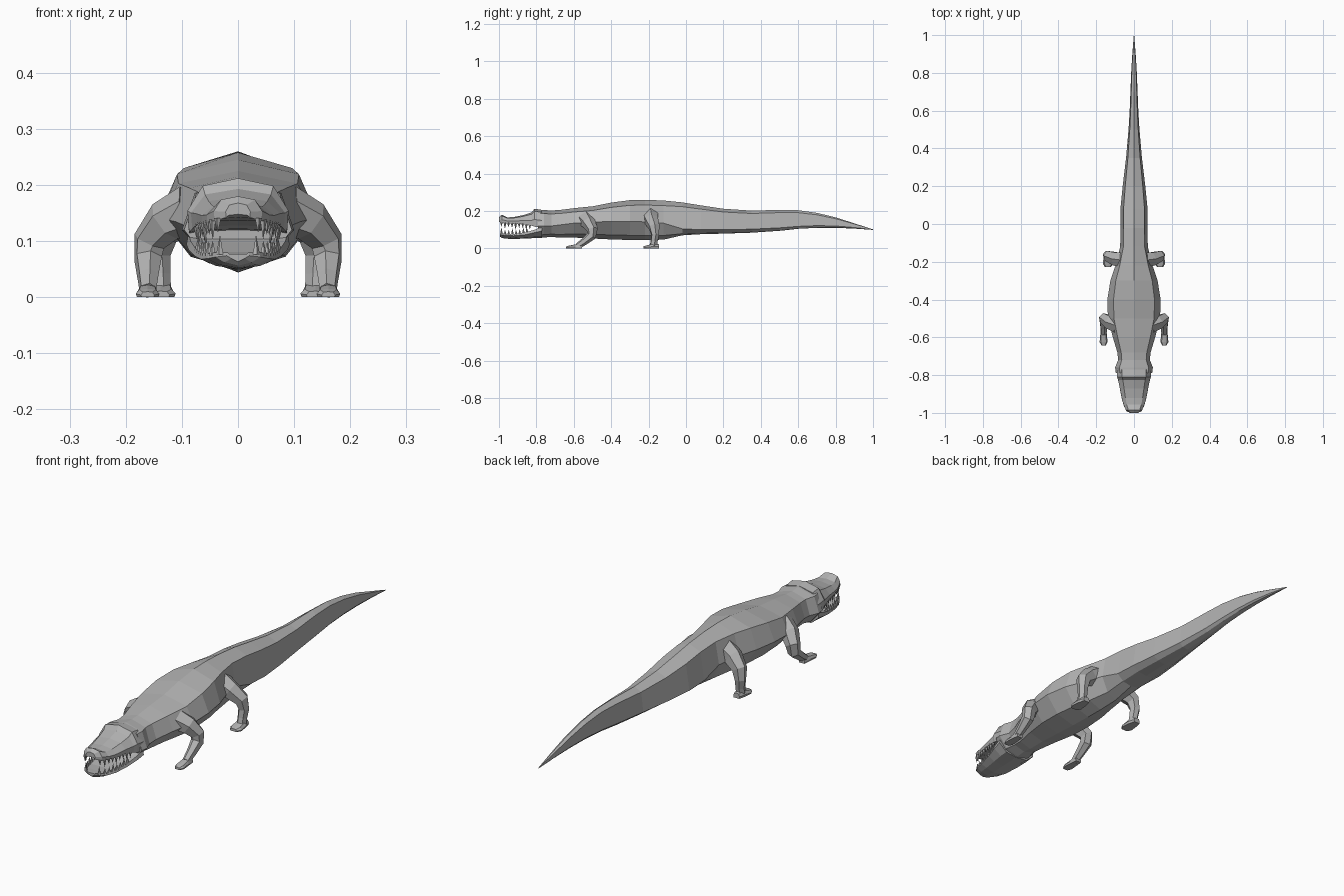
import bpy
import bmesh
import math
from mathutils import Vector

default_cube = bpy.data.objects.get("Cube")
if default_cube:
    bpy.data.objects.remove(default_cube, do_unlink=True)

# Single hide colour
hide_grey = bpy.data.materials.new("hide grey")
hide_grey.use_nodes = True
colour = (0.45, 0.45, 0.45, 1)
hide_grey.diffuse_color = colour
hide_grey.node_tree.nodes["Principled BSDF"].inputs["Base Color"].default_value = colour


def finish(bm, name, mirror=False):
    """Turn a bmesh into a flat shaded object, optionally mirrored across x."""
    bmesh.ops.recalc_face_normals(bm, faces=bm.faces)
    mesh = bpy.data.meshes.new(name)
    bm.to_mesh(mesh)
    bm.free()
    mesh.materials.append(hide_grey)
    obj = bpy.data.objects.new(name, mesh)
    bpy.context.scene.collection.objects.link(obj)
    if mirror:
        obj.modifiers.new("Mirror", "MIRROR").use_mirror_merge = False
    return obj


def loft(name, rings, mirror=False):
    """Skin a row of equal sized rings and cap both ends."""
    bm = bmesh.new()
    loops = [[bm.verts.new(p) for p in ring] for ring in rings]
    count = len(loops[0])
    for a, b in zip(loops, loops[1:]):
        for i in range(count):
            j = (i + 1) % count
            bm.faces.new((a[i], a[j], b[j], b[i]))
    bm.faces.new(loops[0])
    bm.faces.new(loops[-1])
    return finish(bm, name, mirror)


def section(y, half, centre=0):
    """Symmetric cross-section from top centre to bottom centre."""
    right = [Vector((centre + x, y, z)) for x, z in half]
    left = [Vector((centre - x, y, z)) for x, z in reversed(half[1:-1])]
    return right + left


def limb(name, joints, sides=6):
    """Tapered limb through joints of (x, y, z, radius)."""
    points = [Vector(j[:3]) for j in joints]
    rings = []
    side = Vector((0, 1, 0))
    for i, point in enumerate(points):
        before, after = points[max(i - 1, 0)], points[min(i + 1, len(points) - 1)]
        along = (after - before).normalized()
        side = (side - along * side.dot(along)).normalized()
        other = along.cross(side)
        angles = [math.tau * (k + 0.5) / sides for k in range(sides)]
        rings.append([point + joints[i][3] * (side * math.cos(a) + other * math.sin(a))
                      for a in angles])
    return loft(name, rings, mirror=True)


def foot(name, centre, stations):
    """Flat soled foot through stations of (y, half width, height)."""
    rings = [section(y, [(0, h), (w * 0.7, h * 0.9), (w, h * 0.4), (w * 0.9, 0), (0, 0)], centre)
             for y, w, h in stations]
    return loft(name, rings, mirror=True)


# Body and tail: y, half width, top, widest height, bottom
body_stations = [
    (-.79, .096, .205, .12, .055),
    (-.76, .1, .205, .12, .058),
    (-.72, .084, .203, .12, .062),
    (-.68, .088, .205, .125, .058),
    (-.6, .112, .215, .135, .058),
    (-.5, .138, .225, .14, .053),
    (-.4, .141, .245, .145, .048),
    (-.3, .125, .258, .145, .045),
    (-.22, .098, .26, .142, .044),
    (-.12, .073, .256, .135, .047),
    (-.02, .072, .246, .105, .07),
    (.08, .072, .23, .1, .076),
    (.2, .06, .212, .1, .079),
    (.35, .042, .202, .103, .084),
    (.5, .029, .206, .11, .094),
    (.6, .023, .204, .118, .105),
    (.7, .019, .19, .122, .11),
    (.8, .015, .166, .12, .11),
    (.9, .009, .134, .112, .106),
    (1, .001, .102, .1, .099),
]
body_rings = []
for y, w, top, mid, low in body_stations:
    drop = (top - low) * 0.13
    body_rings.append(section(y, [(0, top), (w * 0.77, top - drop), (w, mid),
                                  (w * 0.6, low + (mid - low) * 0.25), (0, low)]))
loft("body_and_tail", body_rings)

# Upper jaw and brow: y, half width, top, lip height
upper_stations = [
    (-.77, .09, .206, .112),
    (-.81, .09, .212, .116),
    (-.825, .084, .193, .122),
    (-.87, .075, .178, .13),
    (-.92, .065, .168, .131),
    (-.955, .056, .166, .134),
    (-.985, .043, .18, .136),
    (-1, .022, .168, .142),
]
upper_rings = []
for y, w, top, lip in upper_stations:
    height = top - lip
    upper_rings.append(section(y, [(0, top), (w * 0.7, top - height * 0.14),
                                   (w, lip + height * 0.4), (w * 0.97, lip),
                                   (w * 0.75, lip + 0.004), (0, lip + 0.006)]))
loft("upper_jaw", upper_rings)

# Lower jaw: y, half width, lip height, bottom
lower_stations = [
    (-.77, .092, .114, .056),
    (-.81, .088, .1, .055),
    (-.86, .077, .084, .053),
    (-.92, .066, .077, .05),
    (-.96, .055, .078, .052),
    (-.985, .04, .08, .056),
    (-.995, .02, .08, .063),
]
lower_rings = []
for y, w, lip, low in lower_stations:
    lower_rings.append(section(y, [(0, lip - 0.003), (w * 0.75, lip - 0.003), (w * 0.96, lip),
                                   (w, lip - (lip - low) * 0.35),
                                   (w * 0.6, low + 0.006), (0, low)]))
loft("lower_jaw", lower_rings)


def sample(stations, y, column):
    """Interpolate a station column at position y."""
    for a, b in zip(stations, stations[1:]):
        if b[0] <= y <= a[0]:
            t = (y - a[0]) / (b[0] - a[0])
            return a[column] + t * (b[column] - a[column])
    return stations[-1][column]


def teeth(name, stations, lip_column, direction, first, count):
    """Row of pointed teeth following a jaw edge."""
    bm = bmesh.new()
    last = -0.987
    for i in range(count):
        y = first + (last - first) * i / (count - 1)
        x = sample(stations, y, 1) * 0.89
        z = sample(stations, y, lip_column) - direction * 0.004
        length = 0.036 if i % 3 == 1 else 0.026
        base = [bm.verts.new((x + 0.007 * math.cos(k * math.tau / 5),
                              y + 0.008 * math.sin(k * math.tau / 5), z)) for k in range(5)]
        tip = bm.verts.new((x, y, z + direction * length))
        bm.faces.new(base)
        for k in range(5):
            bm.faces.new((base[k], base[(k + 1) % 5], tip))
    finish(bm, name, mirror=True)


teeth("upper_teeth", upper_stations, 3, -1, -0.835, 9)
teeth("lower_teeth", lower_stations, 2, 1, -0.85, 8)

# Front legs
limb("front_legs", [(.085, -.535, .155, .046), (.13, -.52, .135, .038),
                    (.158, -.5, .1, .03), (.16, -.505, .068, .026),
                    (.16, -.545, .036, .02), (.16, -.58, .012, .016)])
foot("front_feet", .161, [(-.555, .014, .022), (-.59, .018, .022),
                          (-.625, .021, .015), (-.642, .012, .01)])

# Hind legs
limb("hind_legs", [(.05, -.19, .175, .046), (.095, -.185, .15, .04),
                   (.136, -.17, .115, .031), (.143, -.165, .075, .023),
                   (.14, -.17, .04, .02), (.139, -.175, .012, .02)])
foot("hind_feet", .138, [(-.145, .015, .022), (-.175, .023, .026),
                         (-.21, .027, .016), (-.228, .016, .011)])
